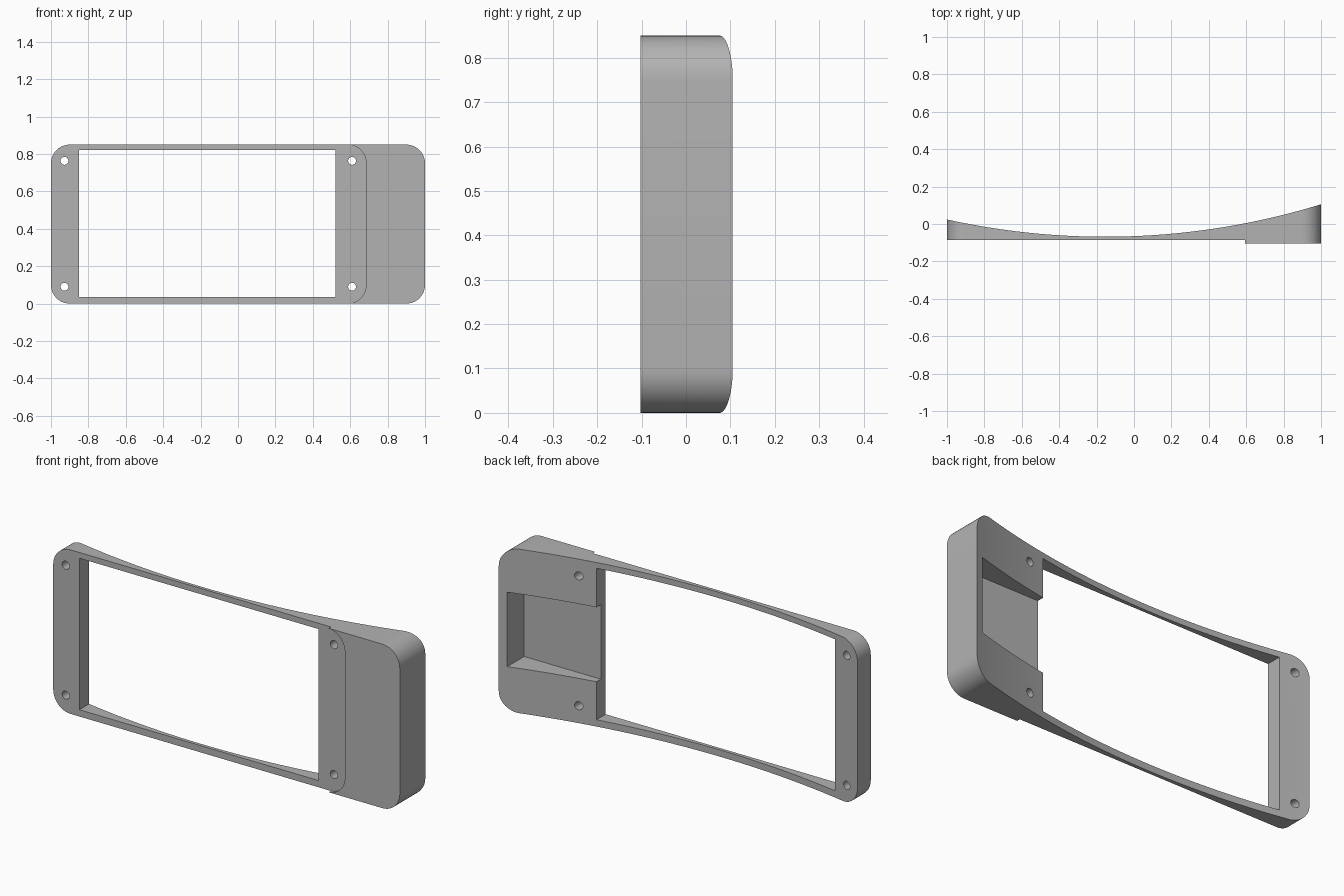
import bpy, bmesh
from math import sin, cos, pi, radians, sqrt

if "Cube" in bpy.data.objects:
    bpy.data.objects.remove(bpy.data.objects["Cube"], do_unlink=True)

H = 0.85          # height of the frame
FRONT = -0.103    # raised front plane
STEP = -0.085     # recessed front plane

grey = bpy.data.materials.new("plain_grey")
grey.use_nodes = True
color = (0.45, 0.45, 0.45, 1)
grey.diffuse_color = color
grey.node_tree.nodes["Principled BSDF"].inputs["Base Color"].default_value = color


def prism(name, points, offset):
    """Extrude a closed outline along an offset vector."""
    bm = bmesh.new()
    face = bm.faces.new([bm.verts.new(p) for p in points])
    new = bmesh.ops.extrude_face_region(bm, geom=[face])["geom"]
    verts = [v for v in new if isinstance(v, bmesh.types.BMVert)]
    bmesh.ops.translate(bm, verts=verts, vec=offset)
    bmesh.ops.recalc_face_normals(bm, faces=bm.faces)
    mesh = bpy.data.meshes.new(name)
    bm.to_mesh(mesh)
    bm.free()
    mesh.materials.append(grey)
    obj = bpy.data.objects.new(name, mesh)
    bpy.context.collection.objects.link(obj)
    return obj


def block(name, x0, x1, z0, z1, y0, y1, r=0, n=12):
    """Box seen from the front, with optional rounded corners."""
    if r:
        corners = [(x1 - r, z1 - r), (x0 + r, z1 - r), (x0 + r, z0 + r), (x1 - r, z0 + r)]
        pts = [(cx + r * cos(a), y0, cz + r * sin(a))
               for k, (cx, cz) in enumerate(corners)
               for a in [(k + i / n) * pi / 2 for i in range(n + 1)]]
    else:
        pts = [(x0, y0, z0), (x1, y0, z0), (x1, y0, z1), (x0, y0, z1)]
    return prism(name, pts, (0, y1 - y0, 0))


# Rounded body
frame = block("curved_frame", -1, 1, 0, H, FRONT, 0.3, r=0.1)

# Concave arc that shapes the back
R, cx, low = 3.93, -0.154, -0.068
xs = [-1.1 + 2.2 * i / 56 for i in range(57)]
arc = [(x, low + R - sqrt(R * R - (x - cx) ** 2), -0.1) for x in xs]
cutters = [prism("back_arc_cutter", arc + [(1.1, 0.5, -0.1), (-1.1, 0.5, -0.1)], (0, 0, 1.1))]

# Shallow front recess, window and back pocket
cutters += [
    block("front_recess_cutter", -1.2, 0.685, -0.0005, H + 0.0005, -0.2, STEP, r=0.1),
    block("window_cutter", -0.85, 0.52, 0.035, 0.82, -0.3, 0.4),
    block("pocket_cutter", 0.4, 0.96, 0.232, 0.618, -0.045, 0.4),
]

# Four screw holes
for x in (-0.928, 0.61):
    for z in (0.09, 0.763):
        cutters.append(block("hole_cutter", x - 0.021, x + 0.021, z - 0.021, z + 0.021,
                             -0.3, 0.4, r=0.0209, n=6))

# Cut everything out, then discard the cutters
for cutter in cutters:
    cutter.hide_render = True
    mod = frame.modifiers.new(cutter.name, "BOOLEAN")
    mod.operation = "DIFFERENCE"
    mod.solver = "EXACT"
    mod.object = cutter
bpy.context.view_layer.update()
result = bpy.data.meshes.new_from_object(frame.evaluated_get(bpy.context.evaluated_depsgraph_get()))
frame.modifiers.clear()
frame.data = result
for cutter in cutters:
    bpy.data.objects.remove(cutter, do_unlink=True)

# Smooth the arcs, keep the edges sharp
bpy.ops.object.select_all(action="DESELECT")
frame.select_set(True)
bpy.context.view_layer.objects.active = frame
bpy.ops.object.shade_smooth_by_angle(angle=radians(25))
